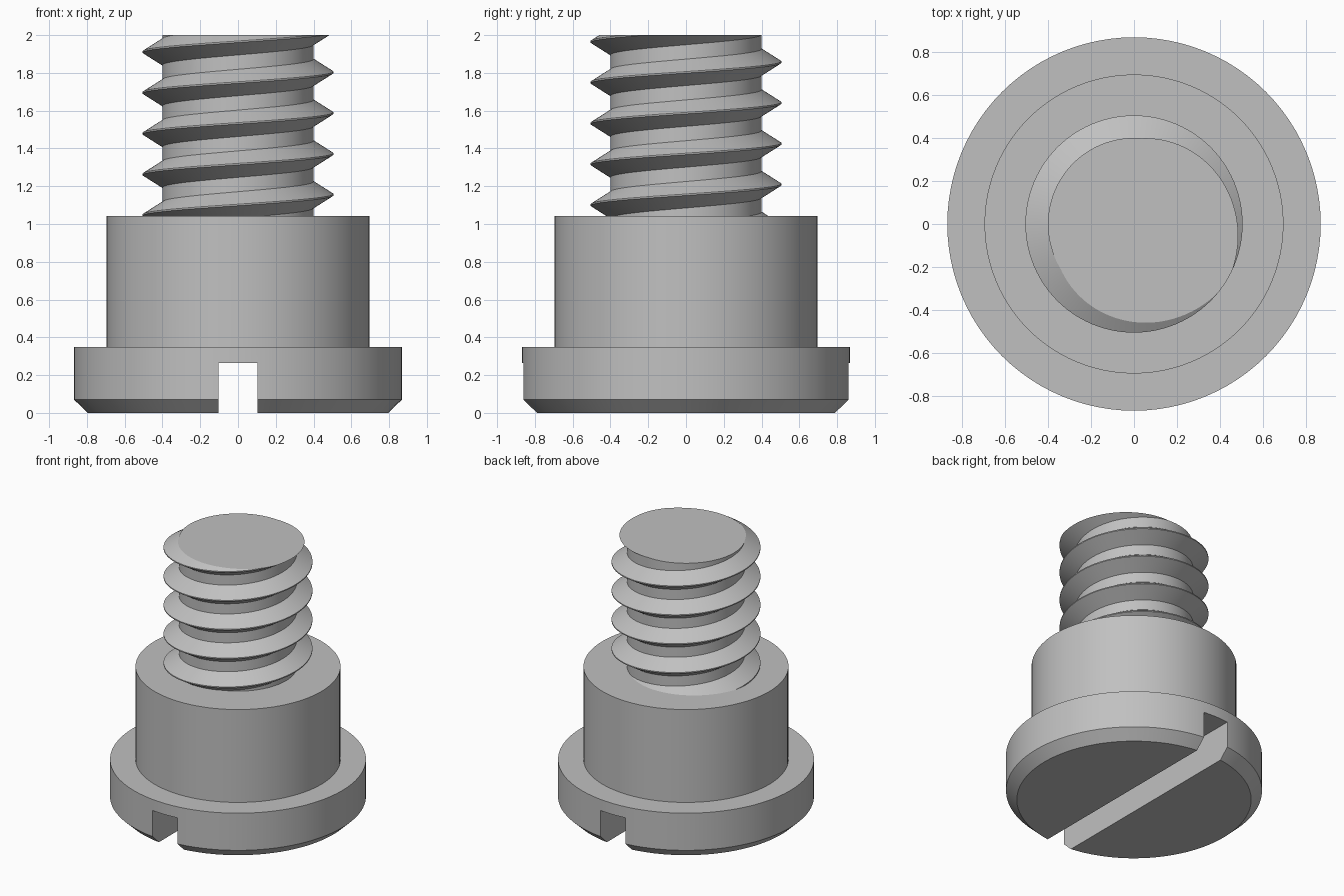
import bpy
import bmesh
from math import cos, sin, tau, radians

if "Cube" in bpy.data.objects:
    bpy.data.objects.remove(bpy.data.objects["Cube"], do_unlink=True)

SEGMENTS = 96

# Plain grey metal
metal = bpy.data.materials.new("grey metal")
metal.use_nodes = True
grey = (0.53, 0.53, 0.53, 1)
metal.diffuse_color = grey
metal.node_tree.nodes["Principled BSDF"].inputs["Base Color"].default_value = grey


def make_object(name, bm):
    bmesh.ops.recalc_face_normals(bm, faces=bm.faces)
    mesh = bpy.data.meshes.new(name)
    bm.to_mesh(mesh)
    bm.free()
    mesh.materials.append(metal)
    obj = bpy.data.objects.new(name, mesh)
    bpy.context.collection.objects.link(obj)
    return obj


def activate(obj):
    bpy.ops.object.select_all(action="DESELECT")
    obj.select_set(True)
    bpy.context.view_layer.objects.active = obj


def smooth(obj):
    activate(obj)
    bpy.ops.object.shade_smooth_by_angle(angle=radians(30))


def lathe(name, profile):
    """Revolve (radius, height) points around z and cap both ends."""
    bm = bmesh.new()
    rings = [[bm.verts.new((r * cos(tau * i / SEGMENTS), r * sin(tau * i / SEGMENTS), z))
              for i in range(SEGMENTS)] for r, z in profile]
    for low, high in zip(rings, rings[1:]):
        for i in range(SEGMENTS):
            j = (i + 1) % SEGMENTS
            bm.faces.new((low[i], low[j], high[j], high[i]))
    bm.faces.new(rings[0])
    bm.faces.new(rings[-1])
    return make_object(name, bm)


def helical_thread(name, profile, pitch, start, turns, bottom, top):
    """Sweep a tooth profile along a right-handed helix, then trim it flat."""
    bm = bmesh.new()
    rows = []
    for i in range(turns * SEGMENTS + 1):
        a = tau * i / SEGMENTS
        rise = start + pitch * i / SEGMENTS
        rows.append([bm.verts.new((r * cos(a), r * sin(a), rise + dz)) for r, dz in profile])
    for i in range(len(rows) - 1):
        a, b = rows[i], rows[i + 1]
        for k in range(len(profile) - 1):
            bm.faces.new((a[k], b[k], b[k + 1], a[k + 1]))
        # Root land up to the next turn
        if i + SEGMENTS + 1 < len(rows):
            c, d = rows[i + SEGMENTS], rows[i + SEGMENTS + 1]
            bm.faces.new((a[-1], b[-1], d[0], c[0]))
    for height, direction in ((bottom, -1), (top, 1)):
        cut = bmesh.ops.bisect_plane(
            bm, geom=bm.verts[:] + bm.edges[:] + bm.faces[:], dist=1e-6,
            plane_co=(0, 0, height), plane_no=(0, 0, direction), clear_outer=True)
        rim = [e for e in cut["geom_cut"] if isinstance(e, bmesh.types.BMEdge)]
        bmesh.ops.contextual_create(bm, geom=rim)
    return make_object(name, bm)


# Chamfered head and shoulder
body = lathe("head_and_shoulder", [
    (0.795, 0), (0.868, 0.07), (0.868, 0.348), (0.695, 0.348), (0.695, 1.043)])

# Screwdriver slot across the head
bm = bmesh.new()
bmesh.ops.create_cube(bm, size=1)
bmesh.ops.scale(bm, vec=(0.206, 2.4, 0.53), verts=bm.verts)
cutter = make_object("slot_cutter", bm)
cutter.hide_render = True
slot = body.modifiers.new("slot", "BOOLEAN")
slot.operation = "DIFFERENCE"
slot.solver = "EXACT"
slot.object = cutter
activate(body)
bpy.ops.object.modifier_apply(modifier=slot.name)
bpy.data.objects.remove(cutter, do_unlink=True)
smooth(body)

# Threaded shank
PITCH = 0.216
thread = helical_thread(
    "threaded_shank",
    [(0.4, -0.07), (0.505, -0.004), (0.505, 0.004), (0.4, 0.07)],
    PITCH, 1.155 - 3 * PITCH, 9, 1.0, 2.0)
smooth(thread)
